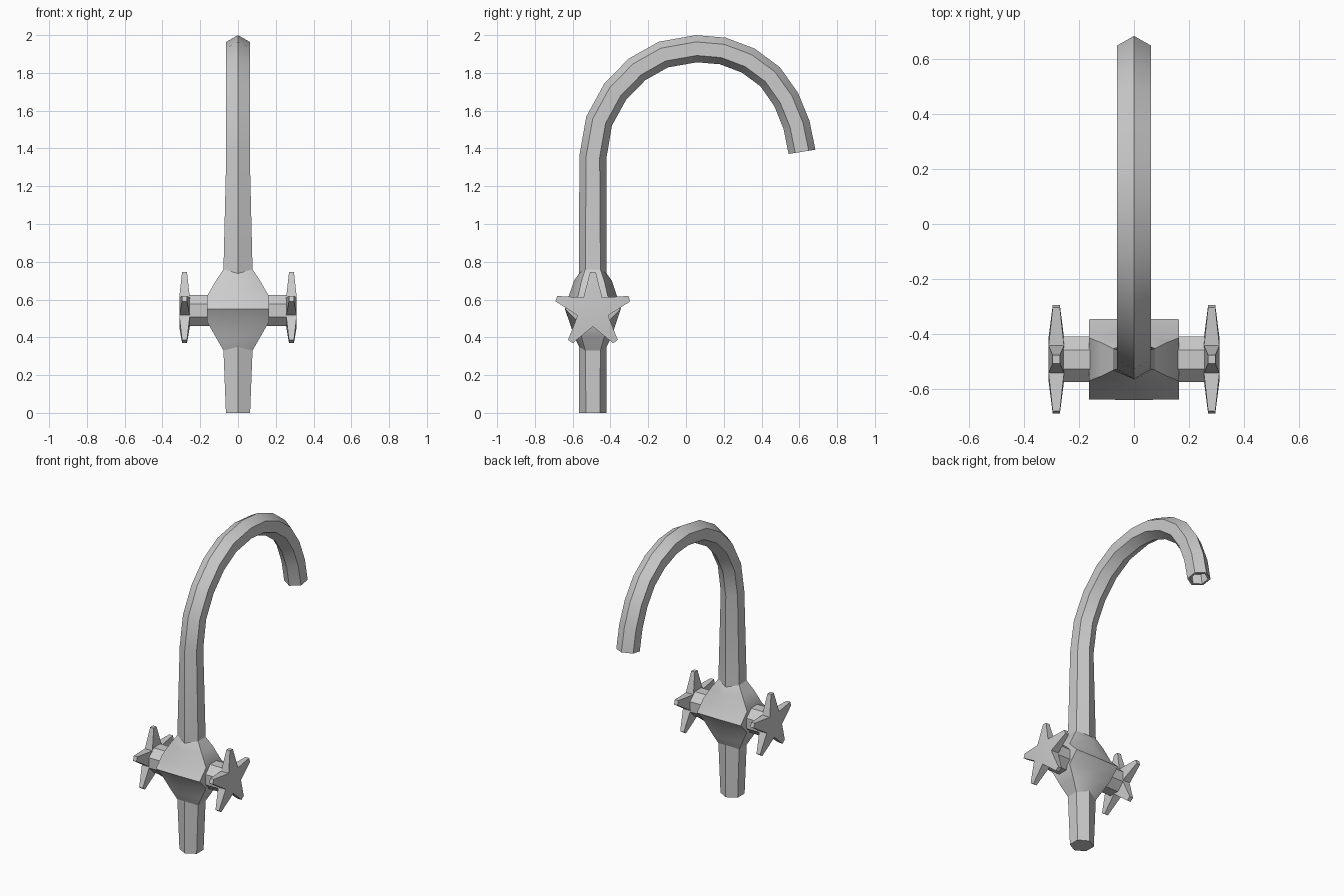
import bpy, bmesh
from math import sin, cos, pi, radians
from mathutils import Vector

if "Cube" in bpy.data.objects:
    bpy.data.objects.remove(bpy.data.objects["Cube"])

CY, CZ = -0.493, 0.542   # column axis in y, handle axis in z


def finish(name, bm, angle=30):
    bmesh.ops.recalc_face_normals(bm, faces=bm.faces)
    me = bpy.data.meshes.new(name)
    bm.to_mesh(me)
    bm.free()
    ob = bpy.data.objects.new(name, me)
    bpy.context.collection.objects.link(ob)
    bpy.ops.object.select_all(action='DESELECT')
    ob.select_set(True)
    bpy.context.view_layer.objects.active = ob
    bpy.ops.object.shade_smooth_by_angle(angle=radians(angle))
    return ob


def loft(name, rings, cap_start=False, cap_end=False, angle=30):
    bm = bmesh.new()
    vs = [[bm.verts.new(p) for p in r] for r in rings]
    n = len(rings[0])
    for a, b in zip(vs, vs[1:]):
        for i in range(n):
            j = (i + 1) % n
            bm.faces.new((a[i], a[j], b[j], b[i]))
    if cap_start:
        bm.faces.new(vs[0][::-1])
    if cap_end:
        bm.faces.new(vs[-1])
    return finish(name, bm, angle)


def column_ring(z_mid, z_side, b, a, c):
    """Six-sided ring: points (0, +-b) at z_mid and (+-a, +-c) at z_side."""
    pts = [(0, b, z_mid), (-a, c, z_side), (-a, -c, z_side),
           (0, -b, z_mid), (a, -c, z_side), (a, c, z_side)]
    return [Vector((x, CY + y, z)) for x, y, z in pts]


def tube_ring(p, t, r):
    """Hexagon around a path point in the yz plane with tangent t."""
    nrm = Vector((0, t.z, -t.y))
    return [p + nrm * r * cos(k * pi / 3) + Vector((-r * sin(k * pi / 3), 0, 0))
            for k in range(6)]


# Lower pipe
low = column_ring(0.35, 0.33, 0.073, 0.077, 0.04)
loft("lower_pipe", [column_ring(0, 0, 0.073, 0.064, 0.0365), low], cap_start=True)

# Valve body, a bulge with flat ends
top = column_ring(0.738, 0.76, 0.073, 0.077, 0.04)
loft("valve_body", [low,
                    column_ring(0.40, 0.40, 0.097, 0.117, 0.06),
                    column_ring(0.48, 0.48, 0.124, 0.163, 0.078),
                    column_ring(0.55, 0.55, 0.148, 0.163, 0.146),
                    column_ring(0.62, 0.62, 0.127, 0.163, 0.078),
                    column_ring(0.70, 0.70, 0.10, 0.117, 0.06),
                    top], angle=50)

# Swan-neck spout with a hollow mouth
path = [(CY, 1.355), (-0.46, 1.545), (-0.375, 1.70), (-0.26, 1.818), (-0.12, 1.897),
        (0.055, 1.928), (0.195, 1.916), (0.33, 1.865), (0.445, 1.78),
        (0.53, 1.66), (0.585, 1.525), (0.614, 1.382)]
path = [Vector((0, y, z)) for y, z in path]
rings = [top]
for i, p in enumerate(path):
    if i == 0:
        t = Vector((0, 0.08, 1))
    elif i == len(path) - 1:
        t = Vector((0, 0.16, -1))
    else:
        t = (p - path[i - 1]).normalized() + (path[i + 1] - p).normalized()
    t.normalize()
    rings.append(tube_ring(p, t, 0.072))
rings += [tube_ring(path[-1], t, 0.056), tube_ring(path[-1] - t * 0.07, t, 0.056)]
loft("spout", rings, cap_end=True)


# Handles: octagonal stem and five-armed star knob on each side
def star_knob(name, side):
    bm = bmesh.new()

    def pair(r, ang, off, half):
        y = CY + r * cos(ang) - off * sin(ang)
        z = CZ + r * sin(ang) + off * cos(ang)
        return [bm.verts.new((side * (0.283 + s * half), y, z)) for s in (1, -1)]

    inner = [pair(0.085, radians(54 + 72 * k), 0, 0.028) for k in range(5)]
    for s in (0, 1):
        bm.faces.new([p[s] for p in inner])
    for k in range(5):
        a, d = inner[k], inner[(k + 1) % 5]
        ang = radians(90 + 72 * k)
        b = pair(0.203, ang, -0.015, 0.013)
        c = pair(0.203, ang, 0.015, 0.013)
        for s in (0, 1):
            bm.faces.new((a[s], b[s], c[s], d[s]))
        for p, q in ((a, b), (b, c), (c, d)):
            bm.faces.new((p[0], q[0], q[1], p[1]))
    finish(name, bm, 10)


for label, side in (("left", -1), ("right", 1)):
    r = 0.083 / cos(pi / 8)
    loft(label + "_stem",
         [[Vector((side * x, CY + r * cos(pi / 8 + k * pi / 4),
                   CZ + r * sin(pi / 8 + k * pi / 4))) for k in range(8)]
          for x in (0.15, 0.309)], True, True)
    star_knob(label + "_star_knob", side)
